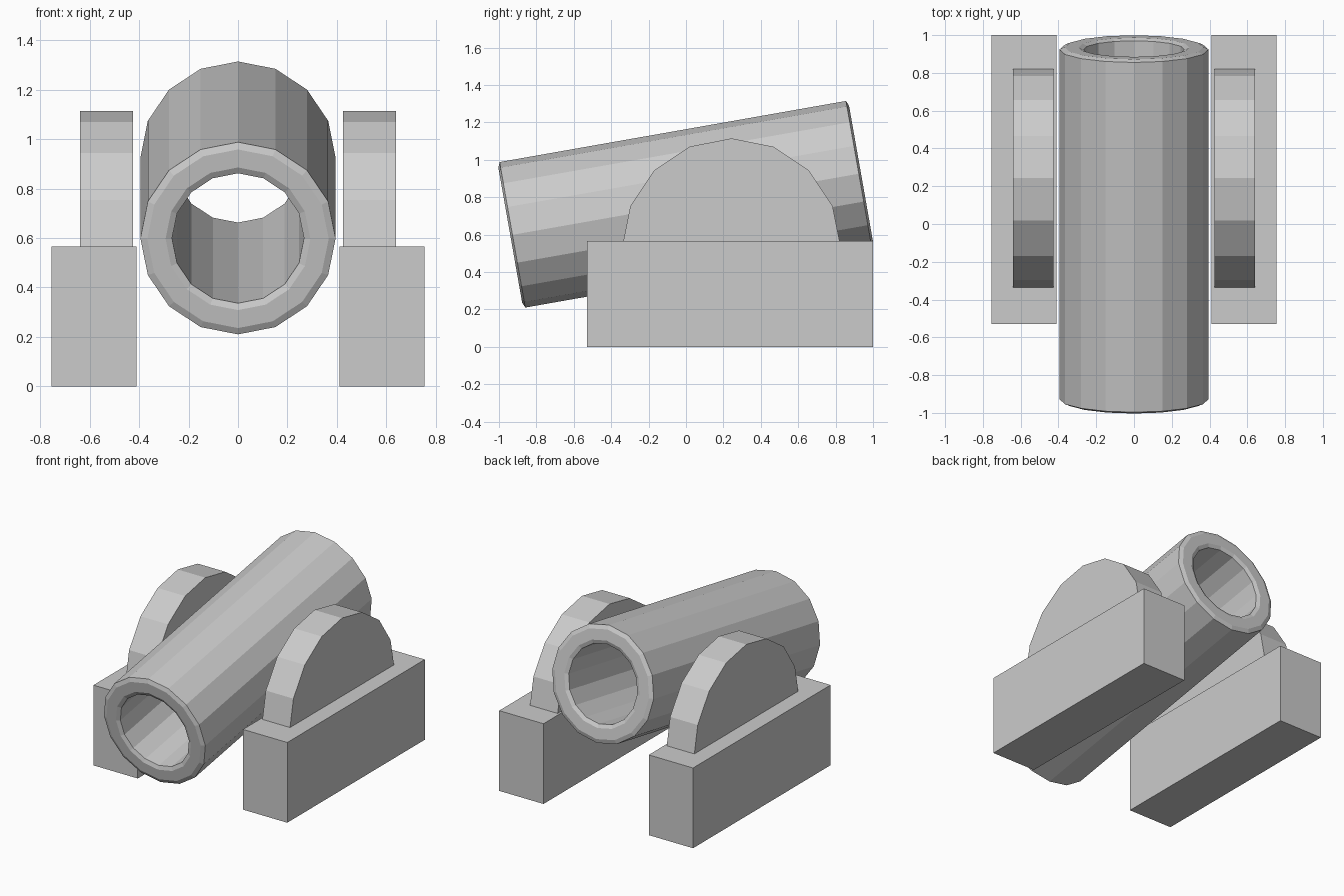
import bpy, bmesh
from math import sin, cos, pi, radians
from mathutils import Matrix

if "Cube" in bpy.data.objects:
    bpy.data.objects.remove(bpy.data.objects["Cube"])


def make_object(name, bm):
    bmesh.ops.recalc_face_normals(bm, faces=bm.faces)
    mesh = bpy.data.meshes.new(name)
    bm.to_mesh(mesh)
    bm.free()
    obj = bpy.data.objects.new(name, mesh)
    bpy.context.collection.objects.link(obj)
    return obj


def make_barrel():
    # closed wall section (radius, distance along axis) swept round 16 sides
    half, cham = 0.952, 0.012
    profile = [(0.395, half - cham), (0.367, half), (0.293, half), (0.267, half - cham)]
    profile += [(r, -d) for r, d in reversed(profile)]
    bm = bmesh.new()
    n = 16
    rings = [[bm.verts.new((r * sin(2 * pi * i / n), d, r * cos(2 * pi * i / n)))
              for r, d in profile] for i in range(n)]
    m = len(profile)
    for i in range(n):
        a, b = rings[i], rings[(i + 1) % n]
        for j in range(m):
            k = (j + 1) % m
            bm.faces.new((a[j], a[k], b[k], b[j]))
    obj = make_object("barrel", bm)
    obj.location = (0, -0.002, 0.7625)
    obj.rotation_euler.x = radians(10)


def make_base(name, side):
    bm = bmesh.new()
    bmesh.ops.create_cube(bm, size=1, matrix=Matrix.Translation((side * 0.5825, 0.235, 0.2825))
                          @ Matrix.Diagonal((0.345, 1.53, 0.565, 1)))
    make_object(name, bm)


def make_cheek(name, side):
    # half disc whose flat edge is sunk into the base
    bm = bmesh.new()
    pts = [(0.243 + 0.585 * cos(pi * i / 8), 0.53 + 0.585 * sin(pi * i / 8)) for i in range(9)]
    face = bm.faces.new([bm.verts.new((side * 0.425, y, z)) for y, z in pts])
    ext = bmesh.ops.extrude_face_region(bm, geom=[face], use_keep_orig=True)
    moved = [g for g in ext["geom"] if isinstance(g, bmesh.types.BMVert)]
    bmesh.ops.translate(bm, verts=moved, vec=(side * 0.215, 0, 0))
    make_object(name, bm)


make_barrel()
for label, side in (("left", -1), ("right", 1)):
    make_base(label + "_base", side)
    make_cheek(label + "_cheek", side)
